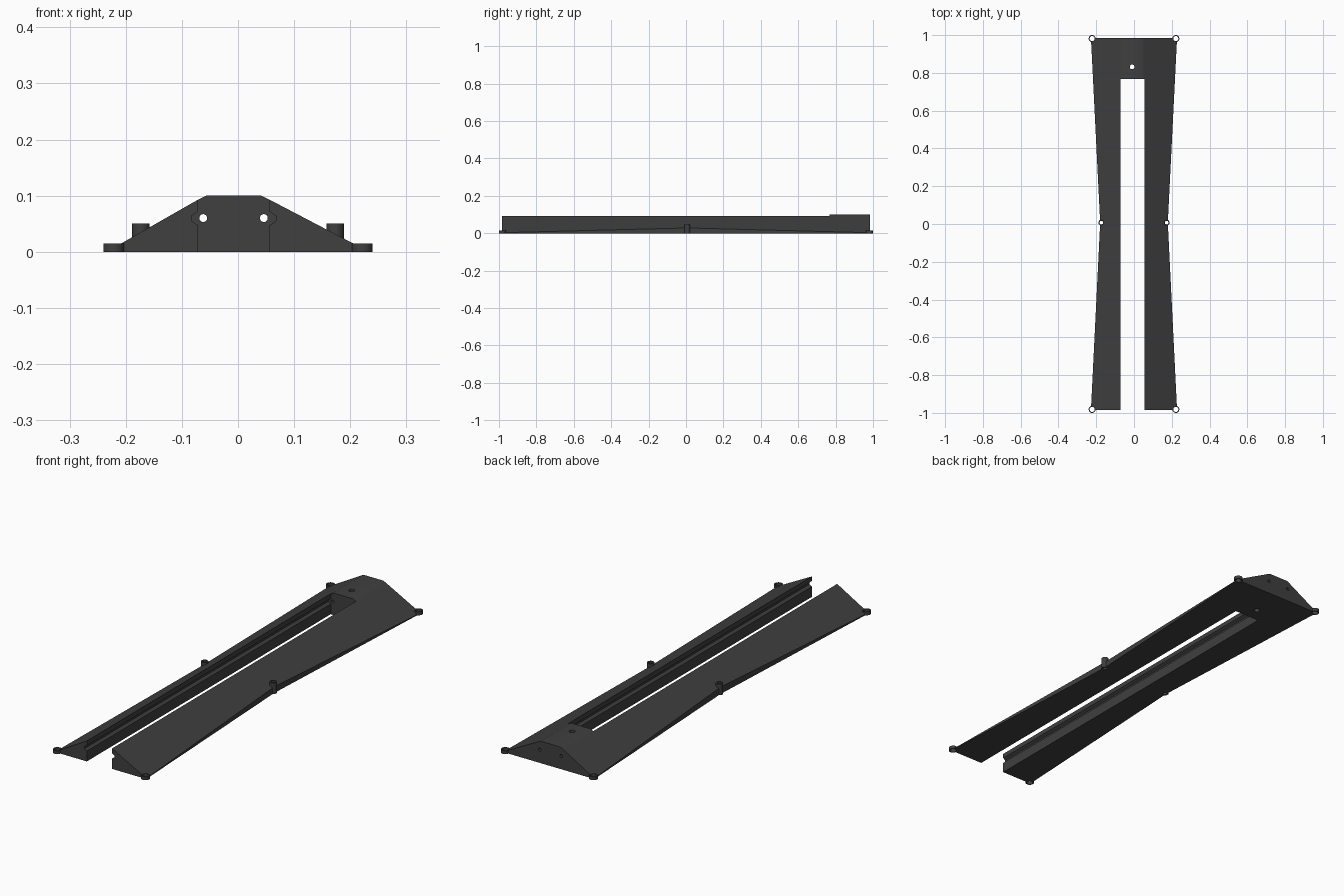
import bpy, bmesh, math

if "Cube" in bpy.data.objects:
    bpy.data.objects.remove(bpy.data.objects["Cube"])

mat = bpy.data.materials.new("dark grey")
mat.diffuse_color = (0.05, 0.05, 0.05, 1)
mat.use_nodes = True
mat.node_tree.nodes["Principled BSDF"].inputs["Base Color"].default_value = mat.diffuse_color

END = 0.985
BLOCK_Y = 0.768
INNER_L, INNER_R = -0.071, 0.056
SHOULDER = 0.093
# Groove along the inner faces: (depth into the leg, height)
GROOVE = [(0, 0.072), (0.012, 0.064), (0.012, 0.055), (0, 0.047)]


def loft(name, sections):
    """Solid through matching cross-sections, each a list of 3D points."""
    bm = bmesh.new()
    rings = [[bm.verts.new(p) for p in s] for s in sections]
    n = len(rings[0])
    for a, b in zip(rings, rings[1:]):
        for i in range(n):
            j = (i + 1) % n
            bm.faces.new((a[i], a[j], b[j], b[i]))
    bm.faces.new(rings[0][::-1])
    bm.faces.new(rings[-1])
    bmesh.ops.recalc_face_normals(bm, faces=bm.faces)
    me = bpy.data.meshes.new(name)
    bm.to_mesh(me)
    bm.free()
    me.materials.append(mat)
    ob = bpy.data.objects.new(name, me)
    bpy.context.collection.objects.link(ob)
    return ob


def cylinder(name, r, start, end, axis="z", at=(0, 0), seg=32):
    """Round bar between start and end along z or y."""
    def ring(t):
        pts = []
        for k in range(seg):
            a = 2 * math.pi * k / seg
            u, v = at[0] + r * math.cos(a), at[1] + r * math.sin(a)
            pts.append((u, v, t) if axis == "z" else (u, t, v))
        return pts
    return loft(name, [ring(start), ring(end)])


def cut(ob, cutters):
    """Subtract the cutters and discard them."""
    bpy.context.view_layer.objects.active = ob
    for c in cutters:
        m = ob.modifiers.new("cut", "BOOLEAN")
        m.operation = "DIFFERENCE"
        m.solver = "EXACT"
        m.object = c
        bpy.ops.object.modifier_apply(modifier=m.name)
        bpy.data.objects.remove(c, do_unlink=True)


def smooth(ob):
    bpy.ops.object.select_all(action="DESELECT")
    ob.select_set(True)
    bpy.context.view_layer.objects.active = ob
    bpy.ops.object.shade_smooth_by_angle(angle=math.radians(30))


# Screw positions: (y, x, tube radius, hole radius, height)
FIXINGS = [(-0.9815, 0.2215, 0.0185, 0.0135, 0.015),
           (0.007, 0.173, 0.0155, 0.0095, 0.05),
           (0.9815, 0.2215, 0.0185, 0.0135, 0.015)]

for side, inner, slope, word in ((-1, INNER_L, 0.57, "left"), (1, INNER_R, 0.525, "right")):
    # Sloping leg, waisted in the middle
    sections = []
    for y, outer in ((-END, 0.228), (0.007, 0.179), (END, 0.228)):
        x = side * outer
        edge = max(0.003, SHOULDER - slope * abs(x - inner))
        ring = [(x, y, 0), (x, y, edge), (inner, y, SHOULDER)]
        ring += [(inner + side * d, y, z) for d, z in GROOVE]
        ring.append((inner, y, 0))
        sections.append(ring)
    leg = loft(word + "_leg", sections)
    cut(leg, [cylinder("cutter", h, -0.1, 0.2, at=(side * x, y)) for y, x, r, h, t in FIXINGS])

    # Screw tubes: four low corner feet and two taller waist posts
    for (y, x, r, h, t), place in zip(FIXINGS, ("front_foot", "waist_post", "back_foot")):
        tube = cylinder(word + "_" + place, r, 0, t, at=(side * x, y))
        cut(tube, [cylinder("cutter", h, -0.1, 0.2, at=(side * x, y))])
        smooth(tube)

# Bridge block joining the legs, with tongues filling the grooves
profile = [(INNER_L, 0)]
profile += [(INNER_L - d, z) for d, z in reversed(GROOVE)]
profile += [(INNER_L, SHOULDER), (-0.057, 0.1), (0.042, 0.1), (INNER_R, SHOULDER)]
profile += [(INNER_R + d, z) for d, z in GROOVE]
profile += [(INNER_R, 0)]
block = loft("bridge_block", [[(x, y, z) for x, z in profile] for y in (BLOCK_Y, END)])
cut(block, [cylinder("cutter", 0.007, 0.6, 1.2, "y", (-0.062, 0.06)),
            cylinder("cutter", 0.007, 0.6, 1.2, "y", (0.046, 0.06)),
            cylinder("cutter", 0.0125, -0.1, 0.2, "z", (-0.01, 0.832))])
smooth(block)
